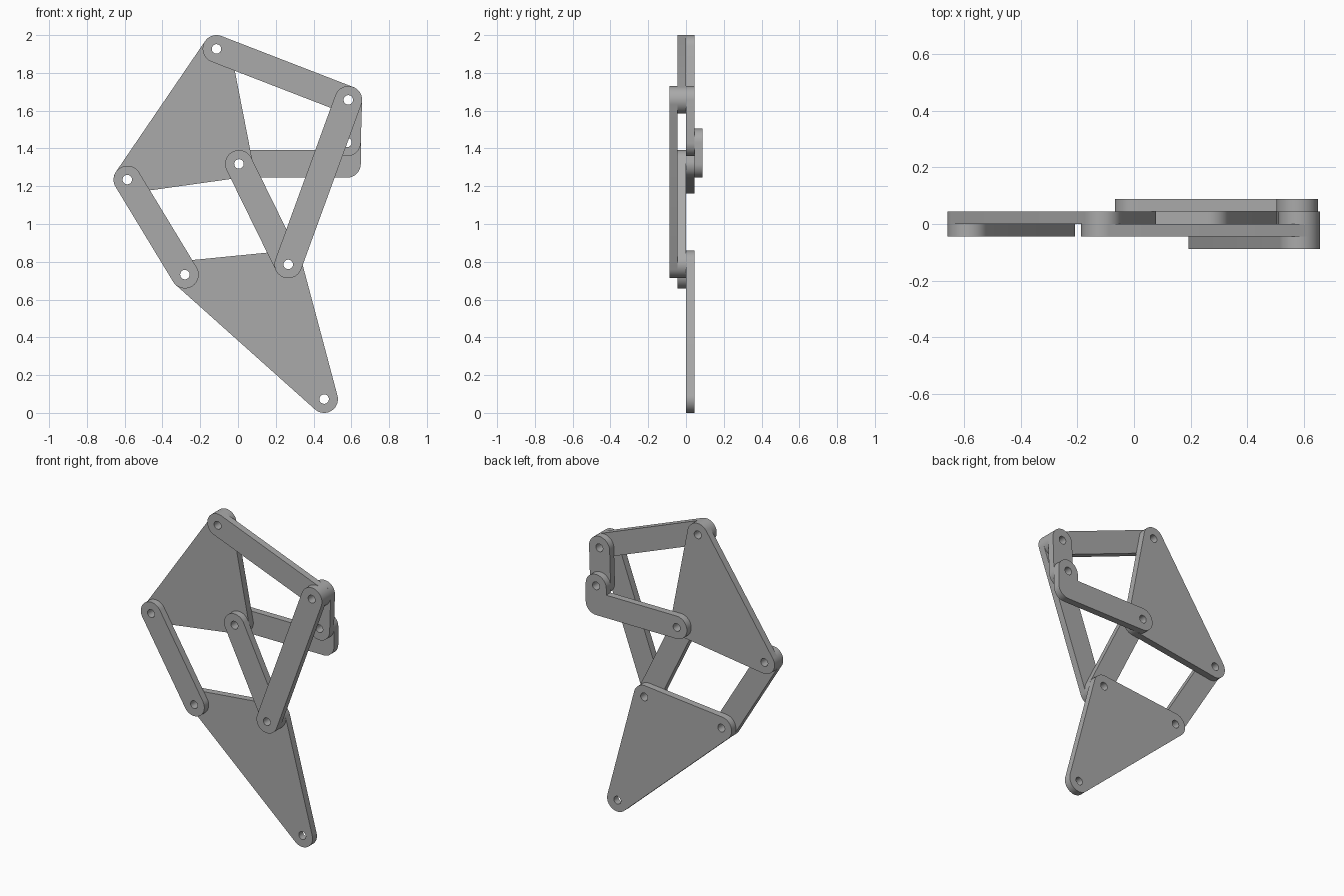
import bpy
import bmesh
from math import atan2, cos, sin, pi, tau
from mathutils import Vector

cube = bpy.data.objects.get("Cube")
if cube:
    bpy.data.objects.remove(cube, do_unlink=True)

GREY = (0.4, 0.4, 0.4, 1.0)
R = 0.073        # rounded end radius
HOLE = 0.025     # pin hole radius
T = 0.044        # thickness of one layer

steel = bpy.data.materials.new("plain_grey")
steel.use_nodes = True
steel.diffuse_color = GREY
steel.node_tree.nodes["Principled BSDF"].inputs["Base Color"].default_value = GREY


def circle(center, radius, count=32):
    return [center + radius * Vector((cos(tau * i / count), sin(tau * i / count)))
            for i in range(count)]


def outline(path):
    """Offset a counter-clockwise closed path by R: arcs outside, mitres inside."""
    points = []
    for i, p in enumerate(path):
        d1 = p - path[i - 1]
        d2 = path[(i + 1) % len(path)] - p
        a1 = atan2(-d1.x, d1.y)
        turn = (atan2(-d2.x, d2.y) - a1) % tau
        if turn < pi + 0.01:
            steps = max(4, round(turn / pi * 24))
            points += [p + R * Vector((cos(a1 + turn * k / steps), sin(a1 + turn * k / steps)))
                       for k in range(steps + 1)]
        else:
            mid = a1 + (turn - tau) / 2
            points.append(p + R / cos((turn - tau) / 2) * Vector((cos(mid), sin(mid))))
    return points


def plate(name, path, layer, holes=None):
    """Flat link with rounded corners and a through hole at each pin."""
    bm = bmesh.new()
    y = layer * T
    for loop in [outline(path)] + [circle(h, HOLE) for h in (holes or path)]:
        verts = [bm.verts.new((p.x, y, p.y)) for p in loop]
        for i, v in enumerate(verts):
            bm.edges.new((verts[i - 1], v))
    bmesh.ops.triangle_fill(bm, edges=bm.edges[:], use_beauty=True, normal=(0, -1, 0))
    back = bmesh.ops.extrude_face_region(bm, geom=bm.faces[:], use_keep_orig=True)
    bmesh.ops.translate(bm, vec=(0, T, 0),
                        verts=[g for g in back["geom"] if isinstance(g, bmesh.types.BMVert)])
    bmesh.ops.recalc_face_normals(bm, faces=bm.faces[:])
    mesh = bpy.data.meshes.new(name)
    bm.to_mesh(mesh)
    bm.free()
    mesh.materials.append(steel)
    obj = bpy.data.objects.new(name, mesh)
    bpy.context.collection.objects.link(obj)
    bpy.ops.object.select_all(action="DESELECT")
    obj.select_set(True)
    bpy.context.view_layer.objects.active = obj
    bpy.ops.object.shade_smooth_by_angle(angle=0.6)


# Pin positions in the x-z plane
top = Vector((-0.114, 1.927))
crank_pin = Vector((0.584, 1.657))
crank_axle = Vector((0.577, 1.432))
frame_corner = Vector((0.577, 1.318))
pivot = Vector((0.005, 1.318))
outer = Vector((-0.586, 1.235))
knee_outer = Vector((-0.281, 0.732))
knee_inner = Vector((0.266, 0.786))
foot = Vector((0.456, 0.073))

# Front layer
plate("lower_connecting_rod", [knee_inner, crank_pin], -2)

# Second layer
plate("upper_connecting_rod", [top, crank_pin], -1)
plate("outer_link", [outer, knee_outer], -1)
plate("inner_link", [pivot, knee_inner], -1)

# Third layer
plate("upper_triangle", [outer, pivot, top], 0)
plate("leg_triangle", [knee_outer, foot, knee_inner], 0)
plate("crank", [crank_axle, crank_pin], 0)

# Back layer
plate("fixed_frame", [pivot, frame_corner, crank_axle, frame_corner], 1,
      holes=[pivot, crank_axle])
